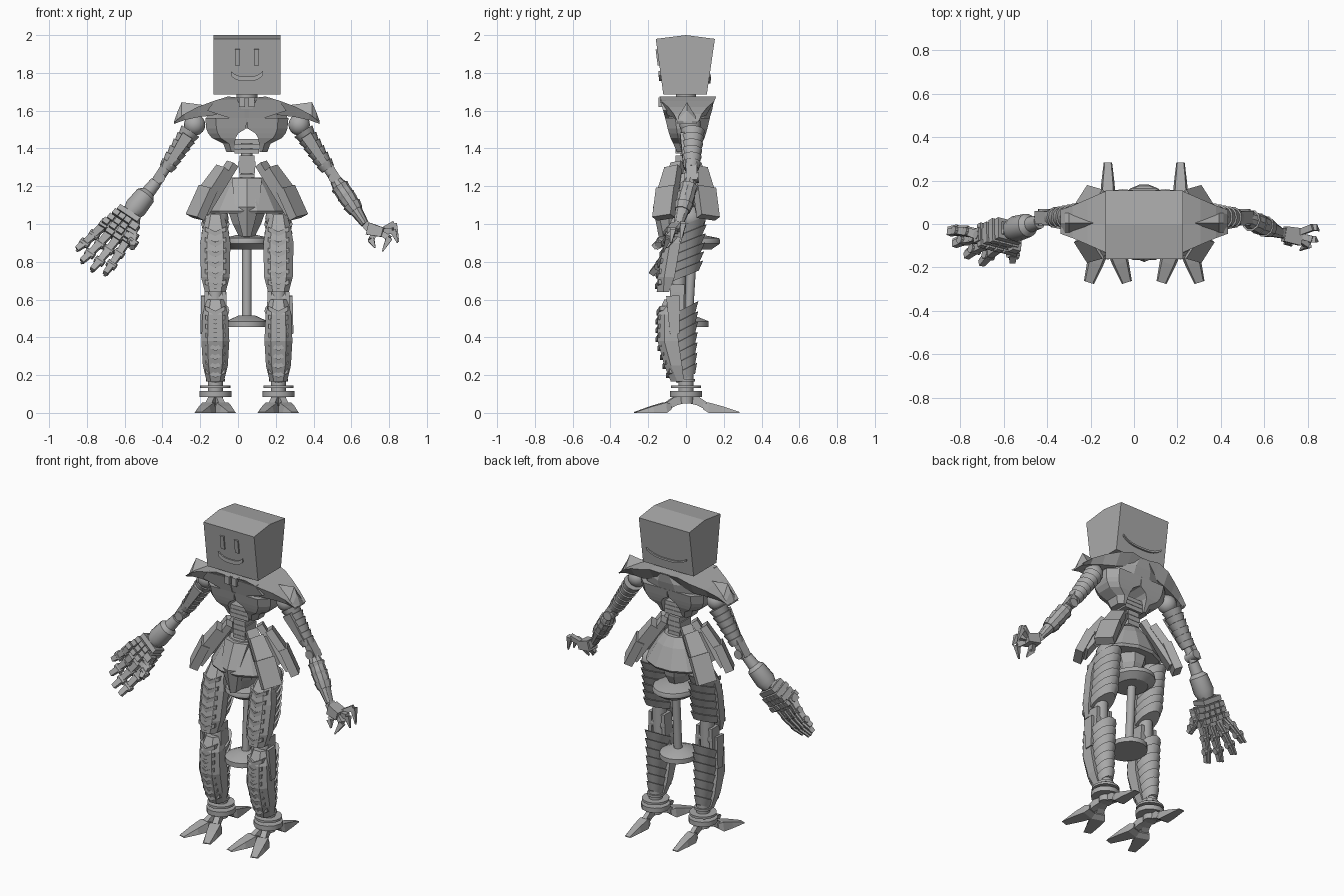
import bpy, bmesh, math
from mathutils import Vector as V

if "Cube" in bpy.data.objects:
    bpy.data.objects.remove(bpy.data.objects["Cube"])

CX = 0.047                      # body axis is offset because the two hands differ
grey = bpy.data.materials.new("robot grey")
grey.diffuse_color = (0.4, 0.4, 0.4, 1)
grey.use_nodes = True
grey.node_tree.nodes["Principled BSDF"].inputs["Base Color"].default_value = grey.diffuse_color


def loft(name, rings, smooth=False):
    """Skin equal-length rings of points and cap both ends."""
    bm = bmesh.new()
    rows = [[bm.verts.new((p[0] + CX, p[1], p[2])) for p in r] for r in rings]
    n = len(rows[0])
    for a, b in zip(rows, rows[1:]):
        for i in range(n):
            bm.faces.new((a[i], a[(i + 1) % n], b[(i + 1) % n], b[i]))
    bm.faces.new(rows[0][::-1])
    bm.faces.new(rows[-1])
    bmesh.ops.recalc_face_normals(bm, faces=bm.faces)
    me = bpy.data.meshes.new(name)
    bm.to_mesh(me)
    bm.free()
    me.materials.append(grey)
    if smooth:
        me.shade_smooth()
        me.set_sharp_from_angle(angle=math.radians(32))
    ob = bpy.data.objects.new(name, me)
    bpy.context.collection.objects.link(ob)
    return ob


def axes(a, b, hint):
    d = (b - a).normalized()
    h = V(hint)
    e1 = (h - d * h.dot(d)).normalized()
    return d, e1, d.cross(e1)


def limb(name, a, b, prof, n=14, shear=0.0):
    """Round form from a to b; prof rows are (t, width radius, depth radius)."""
    a, b = V(a), V(b)
    d, e1, e2 = axes(a, b, (0, 1, 0.001))
    rings = []
    for t, w, dep in prof:
        c = a.lerp(b, t)
        rings.append([c + e2 * w * math.cos(q) + (e1 + d * shear) * dep * math.sin(q)
                      for q in (2 * math.pi * i / n for i in range(n))])
    return loft(name, rings, True)


def cyl(name, a, b, r, r2=None, n=14):
    return limb(name, a, b, [(0, r, r), (1, r2 or r, r2 or r)], n)


def saw(k, w0, d0, w1, d1):
    """Stack of overlapping cups."""
    out = []
    for i in range(k):
        for f, g in ((0, 1), (0.96, 0.84)):
            t = (i + f) / k
            out.append((t, (w0 + (w1 - w0) * t) * g, (d0 + (d1 - d0) * t) * g))
    return out


def bar(name, a, b, w, t, w2=None, t2=None, hint=(0, 1, 0.001)):
    """Tapered box from a to b, thickness t along hint."""
    a, b = V(a), V(b)
    d, n, s = axes(a, b, hint)
    return loft(name, [[c + s * ww / 2 * i + n * tt / 2 * j for i, j in ((-1, -1), (1, -1), (1, 1), (-1, 1))]
                       for c, ww, tt in ((a, w, t), (b, w2 or w, t2 or t))])


def ball(name, c, r):
    c = V(c)
    prof = [((1 - math.cos(q)) / 2, r * math.sin(q), r * math.sin(q))
            for q in (math.pi * (0.05 + 0.9 * i / 8) for i in range(9))]
    limb(name, c + V((0, 0, r)), c - V((0, 0, r)), prof, 16)


def stack(name, rows, n=8):
    """Faceted upright form; rows are (z, x radius, y radius, y centre)."""
    k = 1 / math.cos(math.pi / n)
    return loft(name, [[(k * rx * math.cos(q), yc + k * ry * math.sin(q), z)
                        for q in (2 * math.pi * (i + .5) / n for i in range(n))]
                       for z, rx, ry, yc in rows])


def smile(name, y, z, half, rise, thick):
    rings = []
    for i in range(13):
        t = i / 6 - 1
        zz = z + rise * abs(t) ** 3
        lean = (zz - 1.68) * (0.13 if y > 0 else -0.13)
        rings.append([(half * t, y + lean + dy, zz + dz * thick / 2)
                      for dy, dz in ((-.008, -1), (.008, -1), (.008, 1), (-.008, 1))])
    loft(name, rings)


# head: tapered block with a shallow ridge on top
side = [(-.12, 1.685), (.11, 1.685), (.153, 1.98), (0, 2.0), (-.16, 1.98)]
loft("head", [[(x, y, z) for y, z in side] for x in (-.178, .178)])
for s in (-1, 1):
    bar("eye", (s * .05, -.143, 1.84), (s * .05, -.154, 1.925), .026, .014)
smile("mouth", -.122, 1.768, .085, .03, .024)
smile("back_seam", .112, 1.75, .14, .035, .012)

# neck
cyl("neck", (0, 0, 1.6), (0, 0, 1.69), .055)
for s in (-1, 1):
    bar("neck_clasp", (s * .025, -.13, 1.62), (s * .025, -.13, 1.67), .032, .03)

# chest, with an arch between two lower lobes
stack("chest", [(1.67, .11, .14, .01), (1.61, .2, .13, .01), (1.56, .215, .115, .01), (1.505, .2, .095, .01)], 12)
for s in (-1, 1):
    loft("chest_lobe", [[(s * x, y + .008, z) for x, y in ((x0, -d), (x1 * .75, -d), (x1, -d * .55), (x1, d * .55), (x1 * .75, d), (x0, d))]
                        for z, x0, x1, d in ((1.56, 0, .22, .118), (1.505, .005, .215, .105), (1.48, .045, .205, .098),
                                             (1.455, .06, .185, .09), (1.425, .064, .125, .075), (1.38, .067, .108, .055))])
    # swept collar wing, running out to the shoulder
    loft("collar_wing", [[(s * x, -d, zt), (s * x, d + .02, zt), (s * x, d * .75 + .01, zb), (s * x, -d * .75, zb)]
                         for x, d, zt, zb in ((0, .13, 1.665, 1.61), (.1, .14, 1.675, 1.60),
                                              (.18, .13, 1.65, 1.575), (.26, .095, 1.62, 1.565),
                                              (.33, .065, 1.583, 1.55), (.385, .045, 1.54, 1.53))])
    loft("shoulder_spike", [[(s * x, y, z) for y, z in ((-d, z0), (d + .01, z0), (.005, z1))]
                            for x, d, z0, z1 in ((.385, .045, 1.53, 1.545), (.365, .045, 1.55, 1.60),
                                                 (.345, .04, 1.57, 1.645), (.23, .02, 1.6, 1.63))])
    # raised breast plate, leaning back towards its lower edge
    loft("breast_plate", [[(s * x, -.138 + (1.66 - z) * .28 + dy, z)
                           for x, z in ((.012, 1.535), (.21, 1.60), (.17, 1.655), (.05, 1.66), (.03, 1.61), (.012, 1.61))]
                          for dy in (0, .03)])

# segmented spine
for z, w, h in ((1.45, .065, .024), (1.424, .07, .024), (1.398, .065, .026), (1.362, .04, .03),
                (1.33, .045, .03), (1.298, .042, .03), (1.266, .04, .026)):
    bar("spine_segment", (0, 0, z - h), (0, 0, z), w * 2, .11)
cyl("spine_core", (0, 0, 1.2), (0, 0, 1.445), .03)

# pelvis, skirt and centre guard
stack("skirt", [(1.245, .085, .08, 0), (1.19, .13, .115, 0), (1.07, .2, .165, 0), (1.055, .19, .155, 0)], 12)
stack("pelvis", [(1.1, .11, .12, 0), (1.0, .075, .1, 0), (.92, .035, .06, 0)])
loft("front_guard", [[(-w, y - .01, z), (0, y - .035, z), (w, y - .01, z), (w, y + .04, z), (-w, y + .04, z)]
                     for z, w, y in ((1.24, .08, -.075), (1.09, .062, -.14), (.935, .022, -.11))])

# hip panels: four hanging groups of layered plates
for s in (-1, 1):
    for f in (-1, 1):
        out = (s * .75, f * .55, .45)
        bar("hip_strap", (s * .075, f * .045, 1.32), (s * .24, f * .1, 1.06), .065, .04, .10, .03, out)
        bar("hip_panel_upper", (s * .125, f * .068, 1.295), (s * .215, f * .098, 1.165), .085, .045, .11, .045, out)
        bar("hip_panel_lower", (s * .205, f * .098, 1.19), (s * .275, f * .118, 1.035), .115, .05, .115, .05, out)
    bar("hip_side_tab", (s * .12, 0, 1.26), (s * .21, 0, 1.1), .07, .03, .09, .03, (s, 0, .5))

# stand between the legs
limb("upper_disc", (0, .036, .945), (0, .036, .865),
     [(0, .04, .04), (.25, .125, .142), (.42, .13, .147), (.6, .13, .147), (1, .09, .1)], 18)
limb("lower_disc", (0, 0, .515), (0, 0, .455),
     [(0, .045, .045), (.5, .11, .122), (1, .11, .122)], 18)
cyl("stand_pole", (0, .012, .5), (0, .035, .88), .025)


def front_plate(name, x, rows, k, hw, z0, z1):
    """Chamfered armour with chevrons; rows are (z, half width, front y, back y)."""
    loft(name + "_plate", [[(x + i * w, y, z) for i, y in ((-1, yb), (-1, yf + .035), (-.55, yf), (.55, yf), (1, yf + .035), (1, yb))]
                           for z, w, yf, yb in rows])
    shape = [(-hw, .012), (0, -.014), (hw, .012), (hw, .036), (0, .01), (-hw, .036)]
    for i in range(k):
        z = z0 + (z1 - z0) * i / (k - 1)
        y = next(a[2] + (b[2] - a[2]) * (a[0] - z) / (a[0] - b[0]) for a, b in zip(rows, rows[1:]) if a[0] >= z >= b[0])
        loft(name + "_chevron", [[(x + px, y + dy + abs(px) * .35, z + pz) for px, pz in shape] for dy in (-.011, .03)])


# legs
for s in (-1, 1):
    x = s * .167
    ball("hip_ball", (x, .02, 1.03), .07)
    limb("thigh_shells", (x, .0, 1.0), (x, -.035, .71), saw(6, .075, .108, .07, .115), 16, -.55)
    front_plate("thigh", x, [(1.05, .045, -.06, 0), (.97, .068, -.105, -.02), (.9, .08, -.12, -.03),
                             (.72, .076, -.15, -.06), (.64, .055, -.155, -.09)], 6, .056, .95, .67)
    cyl("knee_core", (x, -.04, .74), (x, -.045, .5), .042)
    cyl("knee_hinge", (x - .058, -.045, .605), (x + .058, -.045, .605), .036)
    for k in (-1, 1):
        bar("knee_strut", (x + k * .045, -.045, .68), (x + k * .05, -.05, .53), .022, .075)
    limb("calf_shells", (x, -.035, .54), (x, -.0, .18), saw(7, .074, .105, .047, .06), 16, -.4)
    front_plate("calf", x, [(.6, .045, -.115, -.05), (.52, .068, -.15, -.05), (.38, .074, -.15, -.04),
                            (.25, .066, -.115, -.02), (.165, .045, -.08, -.01)], 8, .052, .53, .2)
    bar("calf_side_fin", (x + s * .065, -.07, .62), (x + s * .072, -.06, .42), .02, .07, .015, .05)
    # ankle stack
    cyl("ankle_post", (x, 0, .05), (x, 0, .2), .04)
    cyl("ankle_disc", (x, 0, .132), (x, 0, .146), .08, n=16)
    cyl("ankle_collar", (x, 0, .165), (x, 0, .18), .05)
    cyl("ankle_block", (x, 0, .085), (x, 0, .115), .085, n=12)
    # two front toes and one heel toe
    for ang, g in ((-108, 1), (-72, 1), (90, .8)):
        q = math.radians(ang)
        d, e = V((math.cos(q), math.sin(q), 0)), V((-math.sin(q), math.cos(q), 0))
        for part, rows in (("toe_link", ((.02, .022, .05, .1), (.06, .022, .04, .09), (.12, .024, .01, .05))),
                           ("toe", ((.09, .034, .02, .05), (.12, .044, 0, .055), (.19, .038, 0, .036), (.283, .024, 0, .005)))):
            loft(part, [[V((x, 0, 0)) + d * r + e * w * g * i + V((0, 0, z)) for i, z in ((-1, z0), (1, z0), (.75, z1), (-.75, z1))]
                        for r, w, z0, z1 in rows])


def P(x, y, z):
    return V((x - CX, y, z))


# arms
for s in (-1, 1):
    sh = V((s * .277, .022, 1.525))
    el = V((s * .46, .03, 1.245))
    ball("shoulder_ball", sh, .057)
    limb("upper_arm_shells", sh.lerp(el, .12) + V((0, .012, 0)), sh.lerp(el, .84), saw(6, .057, .064, .044, .046), 14)
    bar("upper_arm_plate", sh.lerp(el, .2) - V((0, .04, 0)), sh.lerp(el, .75) - V((0, .028, 0)), .06, .03, .035, .03)
    cyl("elbow_core", sh.lerp(el, .75), el + V((s * .02, -.01, -.03)), .025)
    cyl("elbow_hinge", el - V((0, .038, 0)), el + V((0, .038, 0)), .028)
    bar("elbow_strut", sh.lerp(el, .72) + V((s * .012, 0, .01)), el + V((s * .03, 0, -.02)), .035, .06)

# slim forearm and claw hand
a, b = P(.515, .025, 1.235), P(.672, -.04, 1.0)
limb("slim_forearm", a, b, [(0, .03, .03), (.2, .045, .045), (.45, .047, .047), (.8, .03, .034), (1, .022, .026)], 10)
for t in (.15, .35, .55):
    limb("forearm_band", a.lerp(b, t), a.lerp(b, t + .15), [(0, .05, .05), (1, .04, .042)], 10)
bar("claw_wrist", b, P(.70, -.045, .97), .04, .045)
bar("claw_palm", P(.69, -.045, .975), P(.77, -.06, .955), .065, .07, .05, .08)
claws = [((.76, -.04, .965), (.825, -.015, 1.0), (.85, -.03, .905)),
         ((.76, -.07, .95), (.80, -.095, .925), (.765, -.12, .855)),
         ((.72, -.05, .95), (.705, -.08, .915), (.725, -.10, .875)),
         ((.765, -.055, .96), (.82, -.07, .965), (.845, -.08, .90))]
for p, q, r in claws:
    bar("claw_base", P(*p), P(*q), .028, .028, .032, .03)
    bar("claw_tip", P(*q), P(*r), .034, .03, .007, .007)

# heavy forearm cuff
a, b = P(-.435, .01, 1.22), P(-.57, -.03, 1.05)
limb("heavy_cuff", a, b, [(0, .032, .032), (.3, .036, .036), (.4, .055, .055), (.8, .06, .06), (1, .045, .045)], 14)

# big hand: frame runs along the palm (D), across the knuckles (A), out of the back (N)
D = V((-.1, -.055, -.13)).normalized()
A = V((.14, -.03, -.08))
A = (A - D * A.dot(D)).normalized()
N = D.cross(A)
wrist = P(-.565, -.025, 1.06)
bar("palm", wrist, wrist + D * .15, .09, .06, .18, .055, N)
for j in range(4):                                   # stepped plates on both faces
    for i in range(4):
        c = wrist + D * (.025 + .036 * j) + A * (i - 1.5) * (.032 + .005 * j)
        bar("palm_plate", c - D * .015, c + D * .015, .034, .1 + .012 * (j % 2), hint=N)

# jointed fingers with side rods
tips = [(-.855, -.04, .865), (-.83, -.095, .80), (-.775, -.15, .755), (-.705, -.185, .735)]
fingers = [(wrist + D * (.16 - .012 * abs(i - 1.5)) + A * (i - 1.5) * .05, P(*t)) for i, t in enumerate(tips)]
fingers.append((wrist + D * .06 + A * .06 - V((0, .04, 0)), P(-.56, -.175, .875)))
for r, t in fingers:
    mid = N * (.012 if N.y > 0 else -.012)           # slight outward bow
    pts = [r, r.lerp(t, .36) + mid, r.lerp(t, .7) + mid, t]
    bar("knuckle", r - D * .02, r + D * .02, .045, .065, hint=N)
    for i in range(3):
        p, q = pts[i], pts[i + 1]
        w = .042 - .004 * i
        bar("finger_segment", p.lerp(q, .08), p.lerp(q, .94), w, w, w * .8, w * .85, N)
        bar("finger_rod", p + mid * 2.2, q + mid * 1.8, .012, .012, hint=N)
        cyl("finger_joint", p - A * .026, p + A * .026, .02, n=10)
